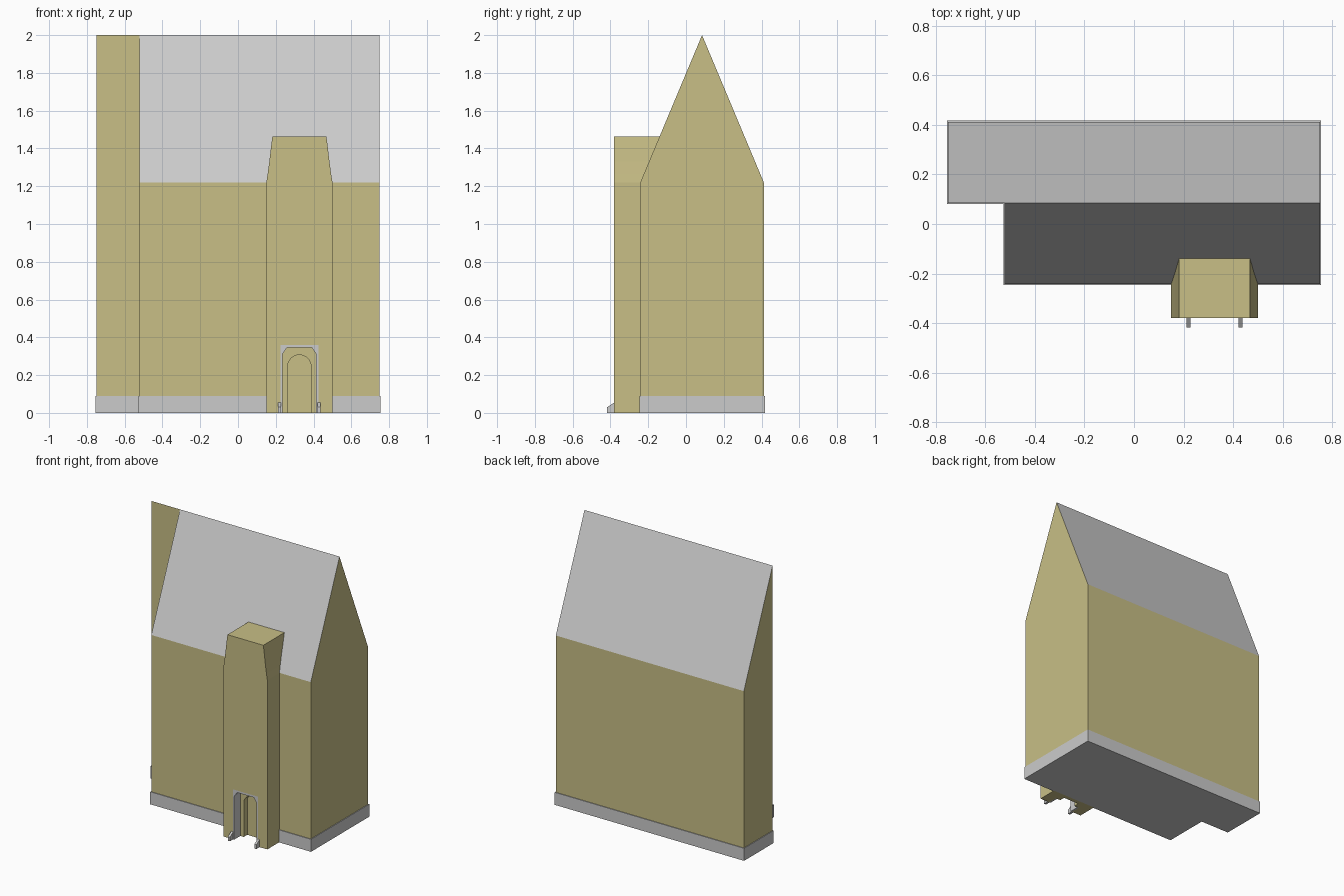
import bpy, bmesh, math

if "Cube" in bpy.data.objects:
    bpy.data.objects.remove(bpy.data.objects["Cube"])

stone = bpy.data.materials.new("sandstone")
stone.diffuse_color = (0.58, 0.52, 0.24, 1)
stone.use_nodes = True
stone.node_tree.nodes["Principled BSDF"].inputs["Base Color"].default_value = stone.diffuse_color


def finish(name, bm, mat=None):
    bmesh.ops.recalc_face_normals(bm, faces=bm.faces)
    me = bpy.data.meshes.new(name)
    bm.to_mesh(me)
    bm.free()
    ob = bpy.data.objects.new(name, me)
    bpy.context.collection.objects.link(ob)
    if mat:
        me.materials.append(mat)
    return ob


def sheet(name, polys, mat=None):
    """Surface made of a few flat polygons."""
    bm = bmesh.new()
    for p in polys:
        bm.faces.new([bm.verts.new(v) for v in p])
    bmesh.ops.remove_doubles(bm, verts=bm.verts, dist=1e-5)
    return finish(name, bm, mat)


def prism(name, pts, vec, place, mat=None, warp=None):
    """Extrude a 2D profile along vec; place maps 2D points to 3D."""
    bm = bmesh.new()
    f = bm.faces.new([bm.verts.new(place(a, b)) for a, b in pts])
    new = bmesh.ops.extrude_face_region(bm, geom=[f], use_keep_orig=True)
    ends = [g for g in new["geom"] if isinstance(g, bmesh.types.BMVert)]
    bmesh.ops.translate(bm, verts=ends, vec=vec)
    if warp:
        warp(bm, ends)
    return finish(name, bm, mat)


def cut(target, cutter):
    cutter.hide_render = True
    m = target.modifiers.new("opening", "BOOLEAN")
    m.operation, m.solver, m.object = "DIFFERENCE", "EXACT", cutter
    bpy.context.view_layer.objects.active = target
    bpy.ops.object.modifier_apply(modifier=m.name)
    bpy.data.objects.remove(cutter)


XL, XN, XR = -0.75, -0.522, 0.75       # left end, notch, right end
YF, YM, YB = -0.242, 0.085, 0.412      # front, ridge, back
EAVE, TOP = 1.22, 2.0

# Walls, with the front left corner left out under the ridge
sheet("walls", [
    [(XL, YB, 0), (XR, YB, 0), (XR, YB, EAVE), (XL, YB, EAVE)],
    [(XR, YF, 0), (XR, YB, 0), (XR, YB, EAVE), (XR, YM, TOP), (XR, YF, EAVE)],
    [(XN, YF, 0), (XR, YF, 0), (XR, YF, EAVE), (XN, YF, EAVE)],
    [(XN, YF, 0), (XN, YM, 0), (XN, YM, TOP), (XN, YF, EAVE)],
    [(XL, YM, 0), (XN, YM, 0), (XN, YM, TOP), (XL, YM, TOP)],
    [(XL, YM, 0), (XL, YB, 0), (XL, YB, EAVE), (XL, YM, TOP)],
], stone)

# Roof slopes
sheet("roof", [
    [(XN, YF, EAVE), (XR, YF, EAVE), (XR, YM, TOP), (XN, YM, TOP)],
    [(XR, YB, EAVE), (XL, YB, EAVE), (XL, YM, TOP), (XR, YM, TOP)],
])

# Plinth
o = 0.005
prism("plinth", [(XL - o, YM - o), (XN - o, YM - o), (XN - o, YF - o), (XR + o, YF - o),
                 (XR + o, YB + o), (XL - o, YB + o)],
      (0, 0, 0.09), lambda x, y: (x, y, 0), stone and None)

# Porch tower: concave tapered head, back edge follows wall and roof
CX, FRONT = 0.325, -0.38
half = [(0.175, 0), (0.175, EAVE), (0.168, 1.265), (0.159, 1.33), (0.151, 1.4), (0.143, 1.463)]
outline = [(CX + w, z) for w, z in half] + [(CX - w, z) for w, z in reversed(half)]
slope = (YM - YF) / (TOP - EAVE)


def lean_back(bm, ends):
    for v in ends:
        v.co.y += max(0, v.co.z - EAVE) * slope
    pair = [v for v in ends if abs(v.co.z - EAVE) < 1e-4]
    bmesh.ops.connect_vert_pair(bm, verts=pair)


front = lambda y: (lambda x, z: (x, y, z))
tower = prism("porch_tower", outline, (0, YF - FRONT + 0.002, 0), front(FRONT), stone, lean_back)

# Square recess and deeper arched door niche
cut(tower, prism("recess_cutter", [(CX - .1, -.1), (CX + .1, -.1), (CX + .1, .36), (CX - .1, .36)],
                 (0, 0.12, 0), front(FRONT - 0.05)))
arch = [(CX - .062, -.1), (CX + .062, -.1)]
arch += [(CX + .062 * math.cos(math.pi * i / 12), .245 + .062 * math.sin(math.pi * i / 12))
         for i in range(13)]
cut(tower, prism("niche_cutter", arch, (0, 0.16, 0), front(FRONT - 0.05)))

# Grey door surround with chamfered corners
right = [(.1, 0), (.1, .36)]
inner = [(.066, .345), (.089, .312), (.089, 0)]
ring = [(CX + x, z) for x, z in right[::-1]] + [(CX + x, z) for x, z in inner[::-1]]
ring += [(CX - x, z) for x, z in inner] + [(CX - x, z) for x, z in right]
prism("door_surround", ring, (0, 0.07, 0), front(FRONT))

# Small sloped kerb stones beside the door
for side, name in ((-1, "left"), (1, "right")):
    x = CX + side * 0.105
    prism("kerb_stone_" + name, [(-.417, 0), (-.375, 0), (-.375, .058), (-.417, .03)],
          (0.016, 0, 0), lambda y, z: (x - .008, y, z))
